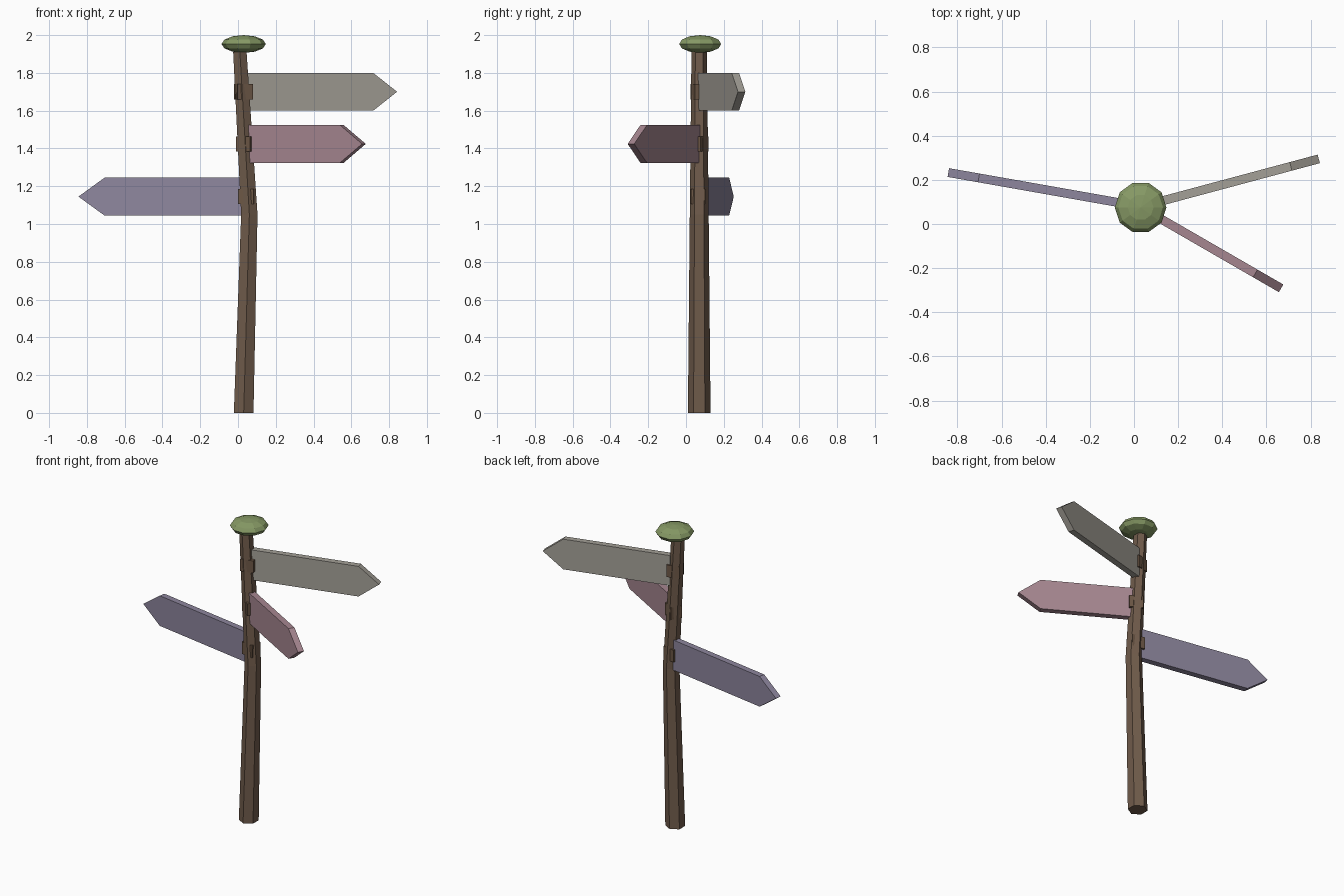
import bpy, bmesh
from math import pi, cos, sin, radians
from mathutils import Matrix

if "Cube" in bpy.data.objects:
    bpy.data.objects.remove(bpy.data.objects["Cube"])


def mat(name, rgb):
    m = bpy.data.materials.new(name)
    m.diffuse_color = (*rgb, 1)
    m.use_nodes = True
    m.node_tree.nodes["Principled BSDF"].inputs["Base Color"].default_value = m.diffuse_color
    return m


def finish(name, bm, material):
    bmesh.ops.recalc_face_normals(bm, faces=bm.faces)
    me = bpy.data.meshes.new(name)
    bm.to_mesh(me)
    bm.free()
    ob = bpy.data.objects.new(name, me)
    bpy.context.collection.objects.link(ob)
    me.materials.append(material)
    return ob


wood = mat("wood", (0.16, 0.105, 0.07))
bracket_wood = mat("bracket_wood", (0.15, 0.095, 0.06))
moss = mat("moss", (0.24, 0.32, 0.13))

# Bent, tapering six-sided post: (x, z, radius)
bm = bmesh.new()
rings = []
for x, z, r in ((0.03, 0, 0.06), (0.06, 1.05, 0.05), (0.01, 1.91, 0.041)):
    rings.append([bm.verts.new((x + r * cos(a), 0.07 + r * sin(a), z))
                  for a in (pi / 6 + i * pi / 3 for i in range(6))])
for lo, hi in zip(rings, rings[1:]):
    for i in range(6):
        j = (i + 1) % 6
        bm.faces.new((lo[i], lo[j], hi[j], hi[i]))
bm.faces.new(rings[0])
bm.faces.new(rings[-1])
finish("post", bm, wood)

# Flattened mossy cap
bm = bmesh.new()
bmesh.ops.create_uvsphere(bm, u_segments=10, v_segments=6, radius=1,
                          matrix=Matrix.Translation((0.03, 0.075, 1.953))
                          @ Matrix.Diagonal((0.117, 0.117, 0.047, 1))
                          @ Matrix.Rotation(pi / 2, 4, 'Z'))
finish("moss_cap", bm, moss)


# Pointed plank and its square bracket on the post
def sign(name, x, z, post_x, angle, shoulder, tip, colour):
    turn = Matrix.Rotation(radians(angle), 4, 'Z')
    bm = bmesh.new()
    outline = ((0.03, -0.1), (shoulder, -0.1), (tip, 0), (shoulder, 0.1), (0.03, 0.1))
    face = bm.faces.new([bm.verts.new((u, -0.02, v)) for u, v in outline])
    ext = bmesh.ops.extrude_face_region(bm, geom=[face])
    bmesh.ops.translate(bm, vec=(0, 0.04, 0),
                        verts=[v for v in ext["geom"] if isinstance(v, bmesh.types.BMVert)])
    bm.transform(Matrix.Translation((x, 0.076, z)) @ turn)
    finish(name + "_sign", bm, mat(name, colour))
    bm = bmesh.new()
    bmesh.ops.create_cube(bm, size=1, matrix=Matrix.Translation((post_x, 0.07, z)) @ turn
                          @ Matrix.Translation((0.008, 0, 0))
                          @ Matrix.Diagonal((0.085, 0.075, 0.08, 1)))
    finish(name + "_bracket", bm, bracket_wood)


sign("upper", 0.02, 1.70, 0.022, 15, 0.715, 0.846, (0.37, 0.35, 0.31))
sign("middle", 0.03, 1.424, 0.038, -30, 0.60, 0.735, (0.38, 0.24, 0.28))
sign("lower", 0.05, 1.145, 0.055, 170, 0.765, 0.905, (0.27, 0.24, 0.34))
